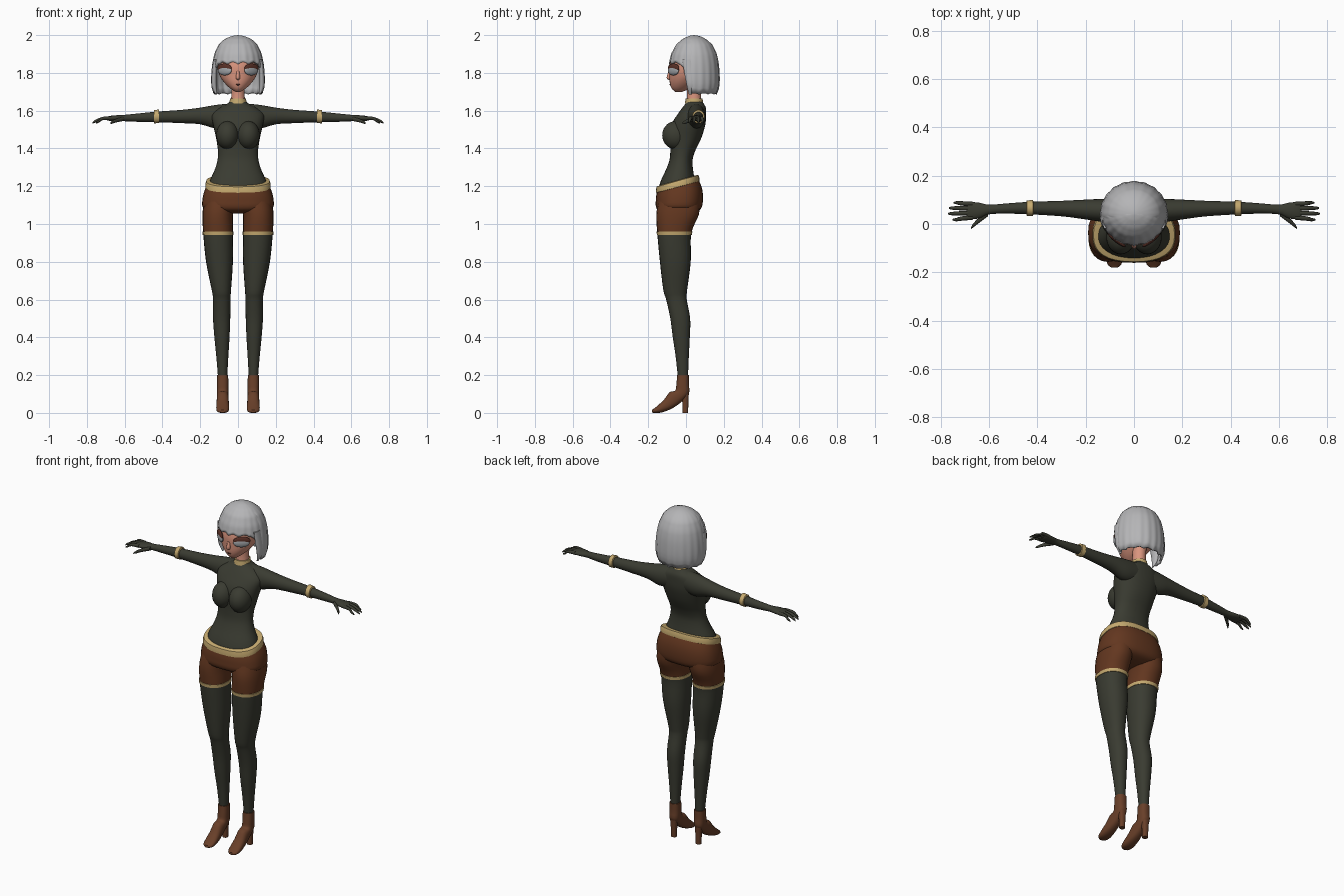
import bpy, bmesh, math
from mathutils import Vector, Matrix


def mat(name, r, g, b):
    m = bpy.data.materials.new(name)
    m.diffuse_color = (r, g, b, 1)
    return m


CLOTH = mat("dark green cloth", .042, .044, .031)
BROWN = mat("brown shorts", .125, .038, .014)
BOOT = mat("boot leather", .14, .05, .022)
GOLD = mat("gold trim", .56, .40, .16)
SKIN = mat("skin", .70, .30, .21)
HAIR = mat("silver hair", .46, .46, .47)
EYE = mat("eye grey", .37, .39, .41)
LASH = mat("lash brown", .10, .03, .02)


def finish(name, bm, mats, rule=None, recalc=True):
    if recalc:
        bmesh.ops.recalc_face_normals(bm, faces=bm.faces)
    if rule:
        for f in bm.faces:
            f.material_index = rule(f.calc_center_median())
    me = bpy.data.meshes.new(name)
    bm.to_mesh(me)
    bm.free()
    for m in mats:
        me.materials.append(m)
    ob = bpy.data.objects.new(name, me)
    bpy.context.collection.objects.link(ob)
    bpy.ops.object.select_all(action='DESELECT')
    ob.select_set(True)
    bpy.context.view_layer.objects.active = ob
    bpy.ops.object.shade_smooth_by_angle(angle=math.radians(50))
    return ob


def zs(z, cx, hw, yf, yb):
    """Horizontal section: half width and front/back y."""
    return (Vector((cx, (yf + yb) / 2, z)), Vector((hw, 0, 0)), Vector((0, (yf - yb) / 2, 0)))


def xs(x, y, z, ry, rz):
    """Section across an arm."""
    return (Vector((x, y, z)), Vector((0, ry, 0)), Vector((0, 0, rz)))


def catmull(a, b, c, d, t):
    return .5 * (2 * b + (c - a) * t + (2 * a - 5 * b + 4 * c - d) * t * t
                 + (3 * b - a - 3 * c + d) * t ** 3)


def loft(name, secs, mats, n=24, e=2.0, steps=3, side=1, warp=None, rule=None):
    """Smooth tube through sections; e is the superellipse exponent."""
    bm = bmesh.new()
    last = len(secs) - 1
    frames = []
    for i in range(last):
        q = [secs[max(0, min(last, i + k))] for k in (-1, 0, 1, 2)]
        for s in range(steps):
            frames.append([catmull(q[0][j], q[1][j], q[2][j], q[3][j], s / steps) for j in range(3)])
    frames.append(secs[last])
    rings = []
    for c, u, v in frames:
        ring = []
        for k in range(n):
            a = 2 * math.pi * k / n
            ca, sa = math.cos(a), math.sin(a)
            p = (c + u * math.copysign(abs(ca) ** (2 / e), ca)
                 + v * math.copysign(abs(sa) ** (2 / e), sa))
            if warp:
                p = warp(p)
            ring.append(bm.verts.new((p.x * side, p.y, p.z)))
        rings.append(ring)
    for r0, r1 in zip(rings, rings[1:]):
        for k in range(n):
            bm.faces.new((r0[k], r0[(k + 1) % n], r1[(k + 1) % n], r1[k]))
    bm.faces.new(rings[0])
    bm.faces.new(rings[-1])
    return finish(name, bm, mats, rule)


def ellipsoid(name, loc, radii, m, rot=0):
    bm = bmesh.new()
    mx = Matrix.Translation(loc) @ Matrix.Rotation(rot, 4, 'Z') @ Matrix.Diagonal((*radii, 1))
    bmesh.ops.create_uvsphere(bm, u_segments=24, v_segments=14, radius=1, matrix=mx)
    return finish(name, bm, [m])


# torso with high collar
loft("torso", [zs(z, 0, w, f, b) for z, w, f, b in (
    (1.15, .15, -.13, .045), (1.19, .157, -.143, .047), (1.236, .146, -.13, .045),
    (1.29, .122, -.105, .037), (1.34, .108, -.087, .035), (1.385, .106, -.083, .048),
    (1.42, .110, -.083, .065), (1.465, .118, -.085, .085), (1.53, .133, -.075, .103),
    (1.58, .138, -.045, .106), (1.615, .10, -.02, .105), (1.635, .06, -.004, .095),
    (1.65, .04, 0, .085))], [CLOTH], n=32, e=2.2)
loft("collar", [zs(1.638, 0, .046, -.006, .09), zs(1.664, 0, .042, -.002, .088)], [GOLD], steps=1)
loft("neck", [zs(1.64, 0, .038, .003, .082), zs(1.70, 0, .035, .006, .08),
              zs(1.78, 0, .04, .0, .09)], [SKIN])


# shorts: hips with a waist that rises to the back
def rise(p):
    k = max(0, min(1, (p.z - 1.1) / .1))
    return Vector((p.x, p.y, p.z + (p.y + .045) * .28 * k))


loft("shorts_hips", [zs(z, 0, w, f, b) for z, w, f, b in (
    (1.055, .06, -.09, .03), (1.068, .15, -.14, .065), (1.09, .187, -.159, .084),
    (1.13, .188, -.16, .09), (1.17, .179, -.158, .083), (1.21, .163, -.152, .062))],
    [BROWN], n=32, e=2.5, warp=rise)
loft("waist_trim", [zs(z, 0, w, f, b) for z, w, f, b in (
    (1.193, .163, -.15, .06), (1.196, .173, -.159, .071), (1.212, .173, -.159, .071),
    (1.228, .168, -.156, .066), (1.231, .15, -.14, .05))], [GOLD], n=32, e=2.5, steps=1, warp=rise)

for s, tag in ((1, "left_"), (-1, "right_")):
    ellipsoid(tag + "bust", (s * .055, -.054, 1.47), (.06, .072, .075), CLOTH)

    # leg: shorts above, stocking below
    loft(tag + "leg", [zs(z, (a + b) / 2, (b - a) / 2, f, k) for z, a, b, f, k in (
        (1.12, .008, .18, -.145, .072), (1.05, .026, .188, -.157, .068),
        (.95, .027, .184, -.152, .028), (.8, .027, .169, -.138, .025),
        (.65, .037, .139, -.12, .006), (.6, .04, .132, -.105, .004),
        (.5, .041, .132, -.083, .022), (.4, .045, .125, -.07, .02),
        (.3, .051, .115, -.055, .015), (.18, .058, .105, -.042, .01))],
        [BROWN, CLOTH], e=2.2, steps=4, side=s, rule=lambda c: 0 if c.z > .95 else 1)
    loft(tag + "shorts_trim", [zs(.942, .1055, .081, -.154, .031), zs(.96, .1065, .0825, -.156, .034)],
         [GOLD], e=2.2, steps=1, side=s)

    # high heeled boot
    boot = [((.081, y, z), hw, vy, vz) for y, z, hw, vy, vz in (
        (-.016, .20, .029, -.031, 0), (-.018, .15, .030, -.033, 0), (-.021, .11, .030, -.036, .008),
        (-.06, .08, .031, -.026, .030), (-.10, .045, .033, -.015, .027),
        (-.14, .022, .034, -.005, .021), (-.168, .012, .028, 0, .012), (-.18, .009, .014, 0, .007))]
    loft(tag + "boot", [(Vector(c), Vector((hw, 0, 0)), Vector((0, vy, vz))) for c, hw, vy, vz in boot],
         [BOOT], e=2.4, side=s)
    loft(tag + "heel", [zs(.125, .081, .024, -.03, .016), zs(.06, .081, .017, -.02, .013),
                        zs(0, .081, .015, -.018, .011)], [BOOT], n=16, e=2.6, side=s)

    # arm, hand and bangle
    loft(tag + "arm", [xs(*r) for r in (
        (.05, .055, 1.575, .046, .062), (.12, .056, 1.568, .048, .062), (.2, .06, 1.572, .041, .044),
        (.3, .064, 1.569, .032, .035), (.43, .066, 1.567, .026, .028), (.53, .064, 1.563, .021, .022),
        (.6, .06, 1.561, .020, .017), (.64, .056, 1.56, .032, .016), (.68, .055, 1.559, .036, .013),
        (.695, .055, 1.558, .03, .008))], [CLOTH], side=s)
    loft(tag + "bangle", [xs(.417, .066, 1.57, .028, .030), xs(.419, .066, 1.57, .033, .036),
                          xs(.444, .066, 1.568, .032, .035), xs(.446, .066, 1.568, .027, .029)],
         [GOLD], steps=1, side=s)
    for i, (y0, y1, tip) in enumerate(((.027, .018, .752), (.046, .043, .77),
                                       (.065, .066, .767), (.083, .088, .748))):
        loft(f"{tag}finger_{i + 1}", [xs(.67, y0, 1.56, .010, .010), xs(.715, (y0 + y1) / 2, 1.559, .009, .009),
                                      xs(tip - .015, y1, 1.545, .007, .007), xs(tip, y1, 1.536, .003, .004)],
             [CLOTH], n=10, side=s)
    loft(tag + "thumb", [xs(.605, .045, 1.557, .013, .012), xs(.645, .013, 1.547, .011, .010),
                         xs(.667, -.007, 1.538, .008, .008), xs(.676, -.018, 1.533, .003, .003)],
         [CLOTH], n=10, side=s)

    # eye and lash
    ellipsoid(tag + "eye", (s * .070, -.067, 1.813), (.045, .012, .026), EYE, s * .66)
    ellipsoid(tag + "lash", (s * .072, -.066, 1.826), (.047, .010, .023), LASH, s * .66)

# head, nose and mouth
loft("head", [zs(z, 0, w, f, b) for z, w, f, b in (
    (1.70, .014, -.058, -.02), (1.718, .042, -.076, .025), (1.75, .074, -.086, .07),
    (1.79, .099, -.088, .11), (1.84, .107, -.088, .13), (1.90, .098, -.068, .13),
    (1.95, .055, -.025, .1))], [SKIN], n=32)
loft("nose", [zs(1.763, 0, .005, -.09, -.08), zs(1.774, 0, .011, -.103, -.075),
              zs(1.81, 0, .007, -.092, -.075)], [SKIN], n=12)
ellipsoid("mouth", (0, -.083, 1.738), (.012, .004, .004), LASH)

# hair: bob shell, columns run from crown to a hem that depends on direction
# rows: height, half width, reach to front, reach to back
PROFILE = ((2.0, 0, 0, 0), (1.996, .03, .025, .03), (1.98, .070, .060, .063), (1.95, .103, .094, .097),
           (1.9, .125, .12, .121), (1.85, .135, .131, .131), (1.8, .140, .134, .135),
           (1.75, .141, .13, .136), (1.71, .136, .12, .130), (1.68, .124, .11, .117))


def reach(z):
    for p, q in zip(PROFILE, PROFILE[1:]):
        if z >= q[0]:
            t = (p[0] - z) / (p[0] - q[0])
            return [p[k] + (q[k] - p[k]) * t for k in (1, 2, 3)]
    return PROFILE[-1][1:]


def hem(deg):
    zig = .012 * abs(math.sin(math.radians(deg * 7)))
    if deg < 55:
        return 1.846 + zig
    if deg < 82:
        return 1.846 - (deg - 55) * .0017
    return 1.685 + zig * .6


bm = bmesh.new()
COLS, ROWS = 120, 18
grid = []
for r in range(1, ROWS + 1):
    ring = []
    for c in range(COLS):
        a = 2 * math.pi * c / COLS
        deg = abs(math.degrees(a if a <= math.pi else a - 2 * math.pi))
        t = r / ROWS
        z = 2.0 - (2.0 - hem(deg)) * t ** 1.7
        w, f, b = reach(z)
        k = 1 + .012 * t * math.cos(20 * a)
        y = .042 - math.cos(a) * (f if math.cos(a) > 0 else b) * k
        ring.append(bm.verts.new((w * math.sin(a) * k, y, z)))
    grid.append(ring)
top = bm.verts.new((0, .042, 2.0))
for c in range(COLS):
    d = (c + 1) % COLS
    bm.faces.new((grid[0][c], grid[0][d], top))
    for r in range(ROWS - 1):
        bm.faces.new((grid[r + 1][c], grid[r + 1][d], grid[r][d], grid[r][c]))
hair = finish("hair", bm, [HAIR], recalc=False)
sol = hair.modifiers.new("thickness", 'SOLIDIFY')
sol.thickness, sol.offset = .012, -1

# side locks framing the face
for s, tag in ((1, "left_"), (-1, "right_")):
    loft(tag + "side_lock", [zs(1.87, .118, .012, -.02, .04), zs(1.80, .125, .014, -.01, .05),
                             zs(1.73, .126, .014, .004, .05), zs(1.685, .114, .004, .015, .03)],
         [HAIR], n=14, side=s)
